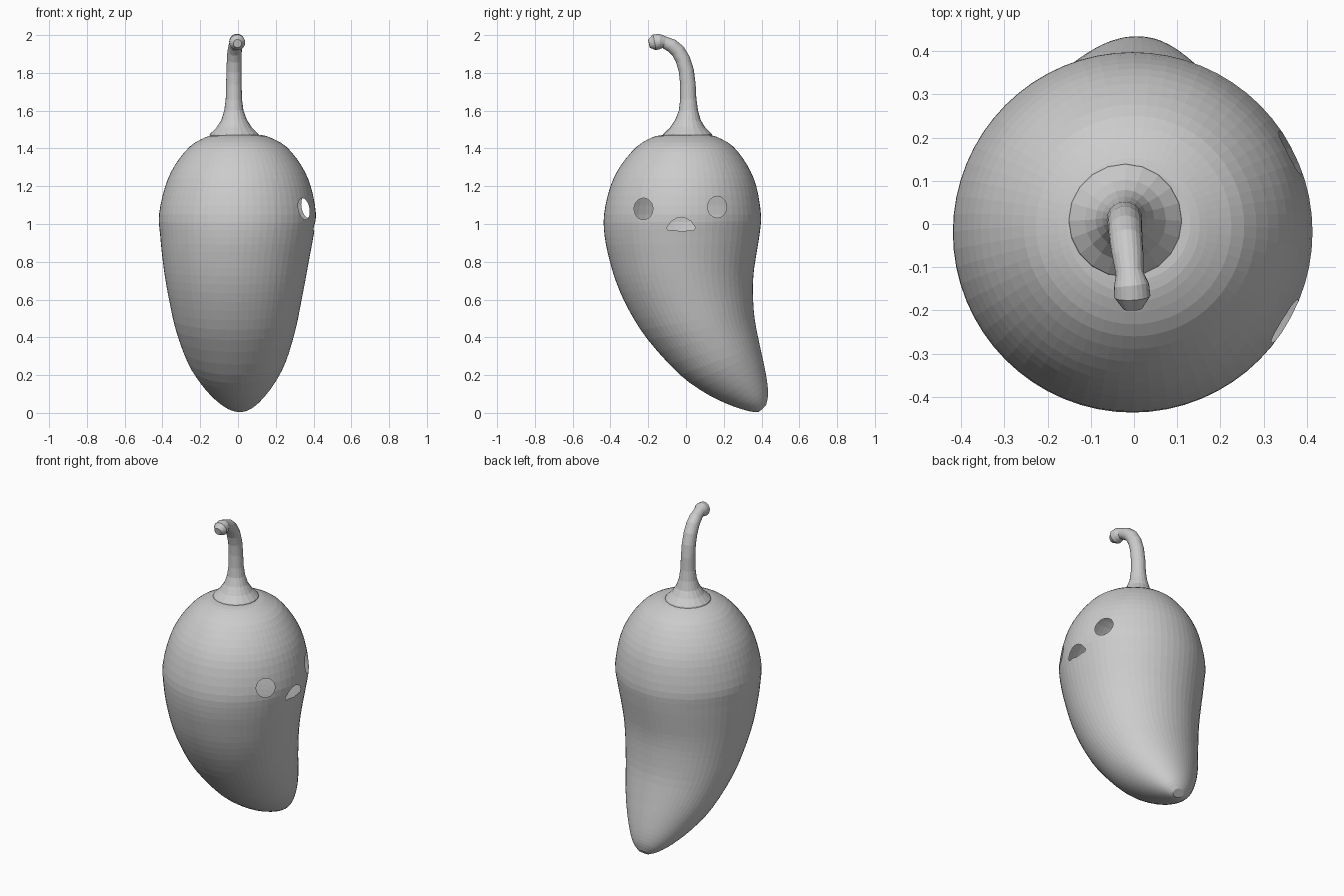
import bpy, bmesh, math
from mathutils import Vector

if "Cube" in bpy.data.objects:
    bpy.data.objects.remove(bpy.data.objects["Cube"])

TAU = math.tau


def finish(bm, name):
    bmesh.ops.recalc_face_normals(bm, faces=bm.faces)
    me = bpy.data.meshes.new(name)
    bm.to_mesh(me)
    bm.free()
    ob = bpy.data.objects.new(name, me)
    bpy.context.collection.objects.link(ob)
    return ob


def catmull(rows, steps):
    out = []
    for i in range(len(rows) - 1):
        p = [rows[max(0, min(len(rows) - 1, i + k))] for k in (-1, 0, 1, 2)]
        for s in range(steps):
            t = s / steps
            out.append([0.5 * (2 * b + (c - a) * t + (2 * a - 5 * b + 4 * c - d) * t * t
                               + (3 * b - a - 3 * c + d) * t ** 3)
                        for a, b, c, d in zip(*p)])
    return out + [list(rows[-1])]


def loft(rings, caps):
    bm = bmesh.new()
    loops = [[bm.verts.new(p) for p in ring] for ring in rings]
    n = len(loops[0])
    for a, b in zip(loops, loops[1:]):
        for i in range(n):
            bm.faces.new((a[i], a[(i + 1) % n], b[(i + 1) % n], b[i]))
    for c in caps:
        bm.faces.new(loops[c])
    return bm


# Body: tilted elliptical sections (y left, z left, y right, z right, x min, x max)
sections = [
    (-.13, 1.47, .13, 1.47, -.13, .13),
    (-.18, 1.458, .17, 1.458, -.175, .17),
    (-.26, 1.41, .25, 1.41, -.255, .255),
    (-.345, 1.31, .325, 1.31, -.335, .335),
    (-.40, 1.20, .372, 1.20, -.385, .385),
    (-.434, 1.05, .397, 1.05, -.418, .413),
    (-.43, .93, .39, .95, -.412, .40),
    (-.405, .81, .371, .83, -.40, .378),
    (-.365, .68, .358, .74, -.385, .358),
    (-.30, .54, .354, .64, -.363, .335),
    (-.20, .385, .363, .50, -.33, .305),
    (-.03, .20, .39, .36, -.27, .255),
    (.12, .095, .412, .26, -.205, .20),
    (.25, .035, .43, .16, -.135, .14),
    (.34, .008, .434, .09, -.075, .09),
    (.385, .004, .424, .04, -.025, .045),
]
N = 64
rings = []
for yl, zl, yr, zr, x0, x1 in catmull(sections, 3):
    ring = []
    for i in range(N):
        c, s = math.cos(TAU * i / N), math.sin(TAU * i / N)
        ring.append(((x0 + x1) / 2 + s * (x1 - x0) / 2,
                     (yl + yr) / 2 + c * (yr - yl) / 2,
                     (zl + zr) / 2 + c * (zr - zl) / 2))
    rings.append(ring)
body = finish(loft(rings, (0, -1)), "pepper_body")

# Cutters: outlines of eyes and mouth pushed along x
XIN = 0.1
eye = [(.05 * math.cos(TAU * i / 24), .057 * math.sin(TAU * i / 24)) for i in range(24)]
outlines = [[(y - .225, z + 1.08) for y, z in eye],
            [(y + .165, z + 1.09) for y, z in eye],
            [(-.102, .98), (-.095, .966), (-.06, .968), (-.025, .96), (.01, .966),
             (.042, .967), (.05, .982), (.025, 1.015), (0, 1.03), (-.025, 1.036),
             (-.052, 1.03), (-.078, 1.013)]]
cutters = []
for i, o in enumerate(outlines):
    bm = loft([[(x, y, z) for y, z in o] for x in (XIN, .6)], (0, -1))
    cut = finish(bm, f"face_cutter_{i}")
    cut.hide_render = True
    mod = body.modifiers.new("cut", 'BOOLEAN')
    mod.operation, mod.solver, mod.object = 'DIFFERENCE', 'EXACT', cut
    cutters.append(cut)
dg = bpy.context.evaluated_depsgraph_get()
mesh = bpy.data.meshes.new_from_object(body.evaluated_get(dg))
body.modifiers.clear()
body.data = mesh
for c in cutters:
    bpy.data.objects.remove(c)

# Remove the pocket walls so the body is a thin hollow shell with openings
bm = bmesh.new()
bm.from_mesh(mesh)
inner = [v for v in bm.verts
         if abs(v.co.x - XIN) < 1e-4 and abs(v.co.y) < .3 and .9 < v.co.z < 1.2]
bmesh.ops.delete(bm, geom=inner, context='VERTS')
bm.to_mesh(mesh)
bm.free()

# Stem: flared base, bent neck and knob end (x, y, z, radius)
path = [(-.02, .008, 1.468, .131), (-.02, .008, 1.476, .129), (-.02, .009, 1.51, .094),
        (-.021, .011, 1.55, .068), (-.022, .013, 1.60, .051), (-.022, .012, 1.66, .043),
        (-.022, .01, 1.74, .041), (-.021, .002, 1.81, .04), (-.02, -.016, 1.87, .039),
        (-.018, -.042, 1.915, .038), (-.014, -.075, 1.944, .036),
        (-.01, -.115, 1.962, .032), (-.006, -.142, 1.966, .041),
        (-.004, -.168, 1.961, .042), (-.003, -.196, 1.955, .022)]
pts = [Vector(p[:3]) for p in path]
M = 20
rings = []
for i, p in enumerate(path):
    t = (pts[min(i + 1, len(pts) - 1)] - pts[max(i - 1, 0)]).normalized()
    if i < 3:
        t = Vector((0, 0, 1))
    v = t.cross(Vector((1, 0, 0))).normalized()
    u = v.cross(t)
    rings.append([pts[i] + p[3] * (math.cos(TAU * k / M) * u + math.sin(TAU * k / M) * v)
                  for k in range(M)])
finish(loft(rings, (0, -1)), "stem")
